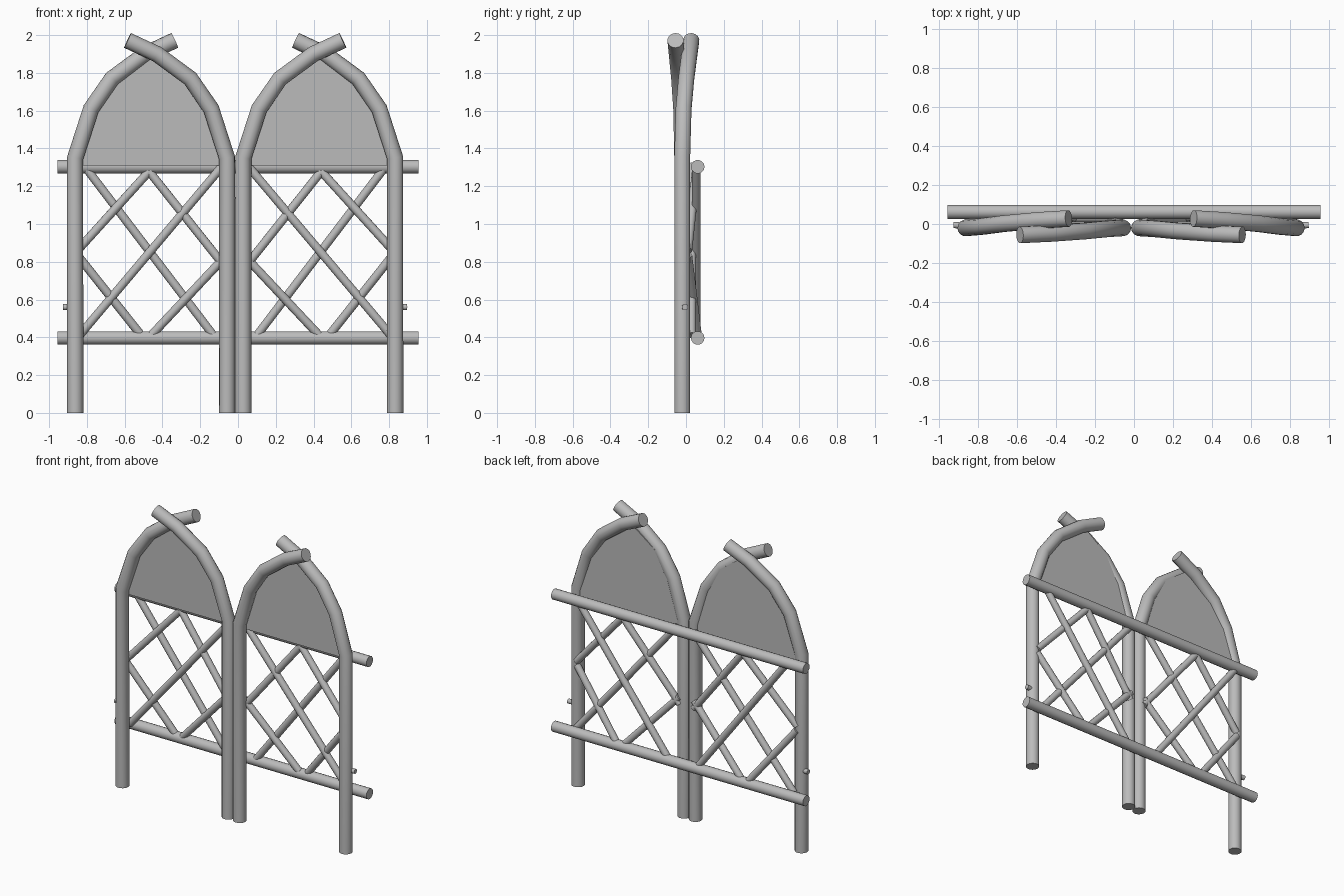
import bpy, bmesh, math

cube = bpy.data.objects.get("Cube")
if cube:
    bpy.data.objects.remove(cube, do_unlink=True)


def make_material(name, value):
    mat = bpy.data.materials.new(name)
    mat.use_nodes = True
    colour = (value, value, value, 1)
    mat.diffuse_color = colour
    mat.node_tree.nodes["Principled BSDF"].inputs["Base Color"].default_value = colour
    return mat


GREY = make_material("pale grey", 0.5)

MIRROR_X = -0.015     # line between the two panels
PANEL_X = -0.46       # middle of the first panel
POST_Y = -0.02


def flip(points, axis):
    return [(2 * axis - x, y, z) for x, y, z in points]


def pole(name, points, radius):
    """Round pole swept along a path, with flat ends."""
    curve = bpy.data.curves.new(name, "CURVE")
    curve.dimensions = "3D"
    curve.bevel_depth = radius
    curve.bevel_resolution = 5
    curve.use_fill_caps = True
    spline = curve.splines.new("POLY")
    spline.points.add(len(points) - 1)
    for p, co in zip(spline.points, points):
        p.co = (*co, 1)
    obj = bpy.data.objects.new(name, curve)
    bpy.context.collection.objects.link(obj)
    bpy.ops.object.select_all(action="DESELECT")
    obj.select_set(True)
    bpy.context.view_layer.objects.active = obj
    bpy.ops.object.convert(target="MESH")
    obj = bpy.context.view_layer.objects.active
    obj.data.materials.clear()
    obj.data.materials.append(GREY)
    bpy.ops.object.shade_smooth_by_angle(angle=math.radians(35))
    return obj


def sheet(name, points):
    """Thin upright infill, slightly thickened."""
    bm = bmesh.new()
    face = bm.faces.new([bm.verts.new(p) for p in points])
    out = bmesh.ops.extrude_face_region(bm, geom=[face])
    for v in out["geom"]:
        if isinstance(v, bmesh.types.BMVert):
            v.co.y += 0.006
    bmesh.ops.recalc_face_normals(bm, faces=bm.faces)
    mesh = bpy.data.meshes.new(name)
    bm.to_mesh(mesh)
    bm.free()
    mesh.materials.append(GREY)
    bpy.context.collection.objects.link(bpy.data.objects.new(name, mesh))


# Bent post outline: x, z and how far it has leaned out of plane
ARCH = [(-0.862, 0, 0), (-0.862, 1.35, 0), (-0.778, 1.61, 0.15),
        (-0.667, 1.77, 0.45), (-0.49, 1.90, 0.8), (-0.335, 1.972, 1)]
outer_post = [(x, POST_Y + 0.048 * t, z) for x, z, t in ARCH]
inner_post = flip([(x, POST_Y - 0.036 * t, z) for x, z, t in ARCH], PANEL_X)

# Pointed infill between the arching posts
half = [(x, 0, z) for x, z, t in ARCH[1:-1]]
infill = ([(ARCH[0][0], 0, 1.31)] + half + [(PANEL_X, 0, 1.915)]
          + flip(half, PANEL_X)[::-1] + [(2 * PANEL_X - ARCH[0][0], 0, 1.31)])

LATTICE = {
    "long_rising_stick": [(-0.84, 0.03, 0.41), (-0.08, 0.03, 1.31)],
    "long_falling_stick": [(-0.80, 0.055, 1.29), (-0.13, 0.055, 0.41)],
    "upper_outer_stick": [(-0.85, 0.01, 0.86), (-0.46, 0.055, 1.29)],
    "lower_outer_stick": [(-0.85, 0.01, 0.835), (-0.52, 0.06, 0.42)],
    "lower_inner_stick": [(-0.46, 0.055, 0.41), (-0.07, 0.01, 0.825)],
    "upper_inner_stick": [(-0.48, 0.055, 1.29), (-0.07, 0.01, 0.775)],
}

for side in ("right", "left"):
    def place(points):
        return points if side == "right" else flip(points, MIRROR_X)

    pole(side + "_outer_post", place(outer_post), 0.043)
    pole(side + "_inner_post", place(inner_post), 0.043)
    sheet(side + "_arch_infill", place(infill))
    for name, points in LATTICE.items():
        pole(side + "_" + name, place(points), 0.023)
    # Short peg on the outside of the post
    pole(side + "_peg", place([(-0.85, -0.01, 0.56), (-0.925, -0.005, 0.56)]), 0.016)

# Long rails behind both panels
for name, z in (("upper_rail", 1.303), ("lower_rail", 0.397)):
    pole(name, [(-0.955, 0.062, z), (0.955, 0.062, z)], 0.036)
